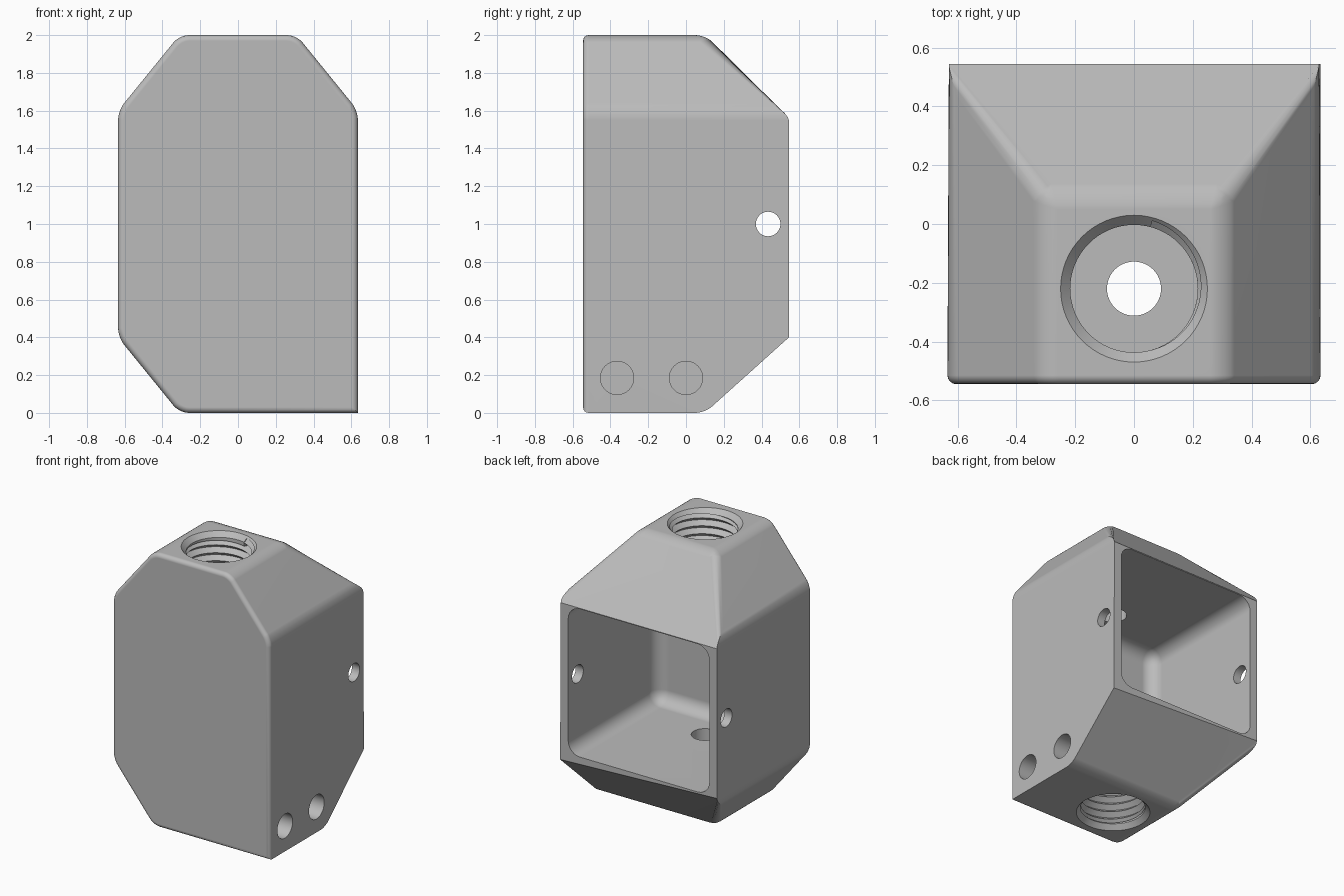
import bpy
import bmesh
from math import pi, cos, sin, radians
from mathutils import Matrix, Vector

default = bpy.data.objects.get("Cube")
if default:
    bpy.data.objects.remove(default, do_unlink=True)

grey = bpy.data.materials.new("light_grey")
grey.use_nodes = True
COLOUR = (0.5, 0.5, 0.5, 1)
grey.diffuse_color = COLOUR
grey.node_tree.nodes["Principled BSDF"].inputs["Base Color"].default_value = COLOUR

HX, HY = 0.635, 0.545       # half width and depth
TX, TY = 0.31, 0.1          # where the end faces stop
HOLE_Y = -0.22              # axis of the threaded ports


def make_object(name, bm):
    bmesh.ops.recalc_face_normals(bm, faces=bm.faces[:])
    mesh = bpy.data.meshes.new(name)
    bm.to_mesh(mesh)
    bm.free()
    mesh.materials.append(grey)
    obj = bpy.data.objects.new(name, mesh)
    bpy.context.collection.objects.link(obj)
    return obj


def fillet(bm, edges, size, segments):
    bmesh.ops.bevel(bm, geom=edges, offset=size, offset_type='OFFSET', segments=segments,
                    profile=0.5, affect='EDGES', clamp_overlap=True)


def cylinder(name, r1, r2, start, end):
    start, end = Vector(start), Vector(end)
    axis = end - start
    turn = axis.to_track_quat('Z', 'Y').to_matrix().to_4x4()
    bm = bmesh.new()
    bmesh.ops.create_cone(bm, cap_ends=True, segments=64, radius1=r1, radius2=r2,
                          depth=axis.length,
                          matrix=Matrix.Translation((start + end) / 2) @ turn)
    return make_object(name, bm)


def thread(name, base, side, depth, pitch=0.058, inner=0.217, outer=0.25, steps=64):
    """Closed helical plug; side is +1 for the top port and -1 for the bottom one."""
    bm = bmesh.new()
    rows = 2 * int(depth / pitch)
    start = radians(75)
    count = rows * steps // 2 + steps + 1
    lines = []
    # two interleaved helices: root and crest
    for radius, lift in ((inner, 0), (outer, 0.5)):
        lines.append([bm.verts.new((radius * cos(start + 2 * pi * i / steps),
                                    HOLE_Y + radius * sin(start + 2 * pi * i / steps),
                                    base + side * pitch * (i / steps + lift - 0.5)))
                      for i in range(count)])
    root, crest = lines
    for i in range(count - 1):
        bm.faces.new((root[i], root[i + 1], crest[i + 1], crest[i]))
        if i + steps + 1 < count:
            bm.faces.new((crest[i], crest[i + 1], root[i + steps + 1], root[i + steps]))
    # close both ends with fans to the axis
    low = [root[i] for i in range(steps + 1)] + [crest[0]]
    high = [crest[count - 1 - i] for i in range(steps + 1)] + [root[count - 1]]
    for ring in (low, high):
        z = sum(v.co.z for v in ring) / len(ring)
        hub = bm.verts.new((0, HOLE_Y, z))
        for a, b in zip(ring, ring[1:] + ring[:1]):
            bm.faces.new((a, b, hub))
    return make_object(name, bm)


def cut(target, cutter):
    mod = target.modifiers.new("cut", 'BOOLEAN')
    mod.operation = 'DIFFERENCE'
    mod.solver = 'EXACT'
    mod.object = cutter
    bpy.context.view_layer.objects.active = target
    bpy.ops.object.modifier_apply(modifier=mod.name)
    bpy.data.objects.remove(cutter, do_unlink=True)


# Body: tapered block, with one bottom side left square
bm = bmesh.new()
points = [(s * HX, y, 1.6) for s in (-1, 1) for y in (-HY, HY)]
points += [(s * TX, y, 2) for s in (-1, 1) for y in (-HY, TY)]
points += [(-HX, -HY, 0.4), (-HX, HY, 0.4), (HX, HY, 0.4)]
points += [(x, y, 0) for x in (-TX, HX) for y in (-HY, TY)]
for p in points:
    bm.verts.new(p)
bmesh.ops.convex_hull(bm, input=bm.verts[:])
bmesh.ops.dissolve_limit(bm, angle_limit=radians(1), verts=bm.verts[:], edges=bm.edges[:])


def is_soft(edge):
    a, b = (v.co for v in edge.verts)
    on_end = abs(a.y - b.y) < 1e-4 and abs(abs(a.y) - HY) < 1e-4
    square = min(a.x, b.x) > 0.6 and min(a.z, b.z) < 0.1
    return not on_end and not square


fillet(bm, [e for e in bm.edges if is_soft(e)], 0.05, 5)
fillet(bm, [e for e in bm.edges if all(v.co.y < -HY + 1e-4 for v in e.verts)], 0.03, 4)
body = make_object("housing_body", bm)

# Rounded pocket open to the back
bm = bmesh.new()
bmesh.ops.create_cube(bm, size=1, matrix=Matrix.Translation((0, 0.21, 1))
                      @ Matrix.Diagonal((1.14, 1.38, 1.08, 1)))
fillet(bm, bm.edges[:], 0.095, 6)
cut(body, make_object("pocket_cutter", bm))

# Threaded ports at the top and bottom
for side in (1, -1):
    def at(d):
        return (0, HOLE_Y, 1 + side * d)
    cut(body, cylinder("port_cutter", 0.217, 0.217, at(0.65), at(1.1)))
    cut(body, thread("thread_cutter", 1 + side * 0.7, side, 0.28))
    cut(body, cylinder("port_mouth_cutter", 0.212, 0.2555, at(0.96), at(1.006)))

# Passage through both ports into the pocket
cut(body, cylinder("passage_cutter", 0.092, 0.092, (0, HOLE_Y, 0.2), (0, HOLE_Y, 1.8)))

# Cross-pin hole through both walls
cut(body, cylinder("pin_cutter", 0.065, 0.065, (-0.8, 0.435, 1), (0.8, 0.435, 1)))

# Two blind holes in the square lower side
for y in (-0.365, 0):
    cut(body, cylinder("blind_hole_cutter", 0.088, 0.088, (0.33, y, 0.185), (0.8, y, 0.185)))

# Smooth fillets and flat faces
bpy.ops.object.select_all(action='DESELECT')
body.select_set(True)
bpy.context.view_layer.objects.active = body
bpy.ops.object.shade_smooth_by_angle(angle=radians(30))
weighted = body.modifiers.new("weighted_normals", 'WEIGHTED_NORMAL')
weighted.keep_sharp = True
